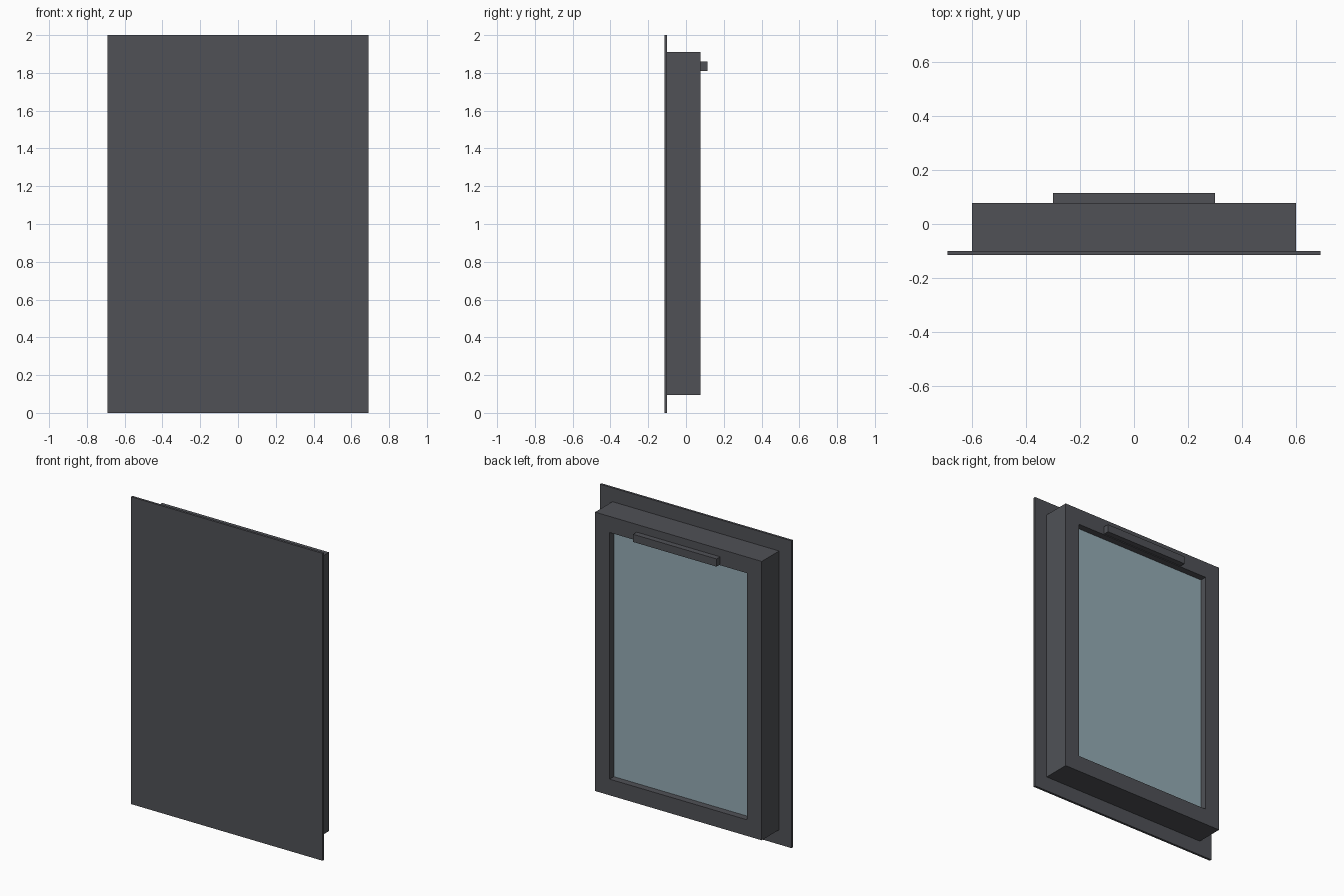
import bpy
import bmesh

cube = bpy.data.objects.get("Cube")
if cube:
    bpy.data.objects.remove(cube, do_unlink=True)


def make_material(name, rgb):
    mat = bpy.data.materials.new(name)
    mat.use_nodes = True
    colour = (*rgb, 1.0)
    mat.diffuse_color = colour
    mat.node_tree.nodes["Principled BSDF"].inputs["Base Color"].default_value = colour
    return mat


def finish(name, bm, mat):
    bmesh.ops.recalc_face_normals(bm, faces=bm.faces)
    mesh = bpy.data.meshes.new(name)
    bm.to_mesh(mesh)
    bm.free()
    mesh.materials.append(mat)
    obj = bpy.data.objects.new(name, mesh)
    bpy.context.collection.objects.link(obj)
    return obj


def box(name, half_width, y0, y1, z0, z1, mat):
    bm = bmesh.new()
    bmesh.ops.create_cube(bm, size=1)
    for v in bm.verts:
        v.co.x *= 2 * half_width
        v.co.y = y1 if v.co.y > 0 else y0
        v.co.z = z1 if v.co.z > 0 else z0
    return finish(name, bm, mat)


def ring(name, half_width, y0, y1, z0, z1, border, mat):
    """Rectangular frame with a through opening."""
    bm = bmesh.new()

    def loop(y, inset):
        w, lo, hi = half_width - inset, z0 + inset, z1 - inset
        return [bm.verts.new((x, y, z)) for x, z in ((-w, lo), (w, lo), (w, hi), (-w, hi))]

    loops = [loop(y0, 0), loop(y1, 0), loop(y1, border), loop(y0, border)]
    for a, b in zip(loops, loops[1:] + loops[:1]):
        for i in range(4):
            j = (i + 1) % 4
            bm.faces.new((a[i], a[j], b[j], b[i]))
    return finish(name, bm, mat)


charcoal = make_material("charcoal metal", (0.08, 0.083, 0.094))
glass = make_material("pale blue glass", (0.30, 0.41, 0.46))

# Dimensions shared by the parts
PLATE_BACK, FRAME_BACK = -0.10, 0.078
FRAME_LOW, FRAME_HIGH, BORDER = 0.095, 1.91, 0.105

# Flat front panel
box("front_panel", 0.69, -0.115, PLATE_BACK, 0, 2, charcoal)

# Deep frame behind the panel, with the pane set into it
ring("deep_frame", 0.6, PLATE_BACK, FRAME_BACK, FRAME_LOW, FRAME_HIGH, BORDER, charcoal)
box("glass_pane", 0.6 - BORDER, 0.015, 0.035,
    FRAME_LOW + BORDER, FRAME_HIGH - BORDER, glass)

# Grip bar on the top rail
box("handle_bar", 0.3, FRAME_BACK, 0.115, 1.81, 1.86, charcoal)
